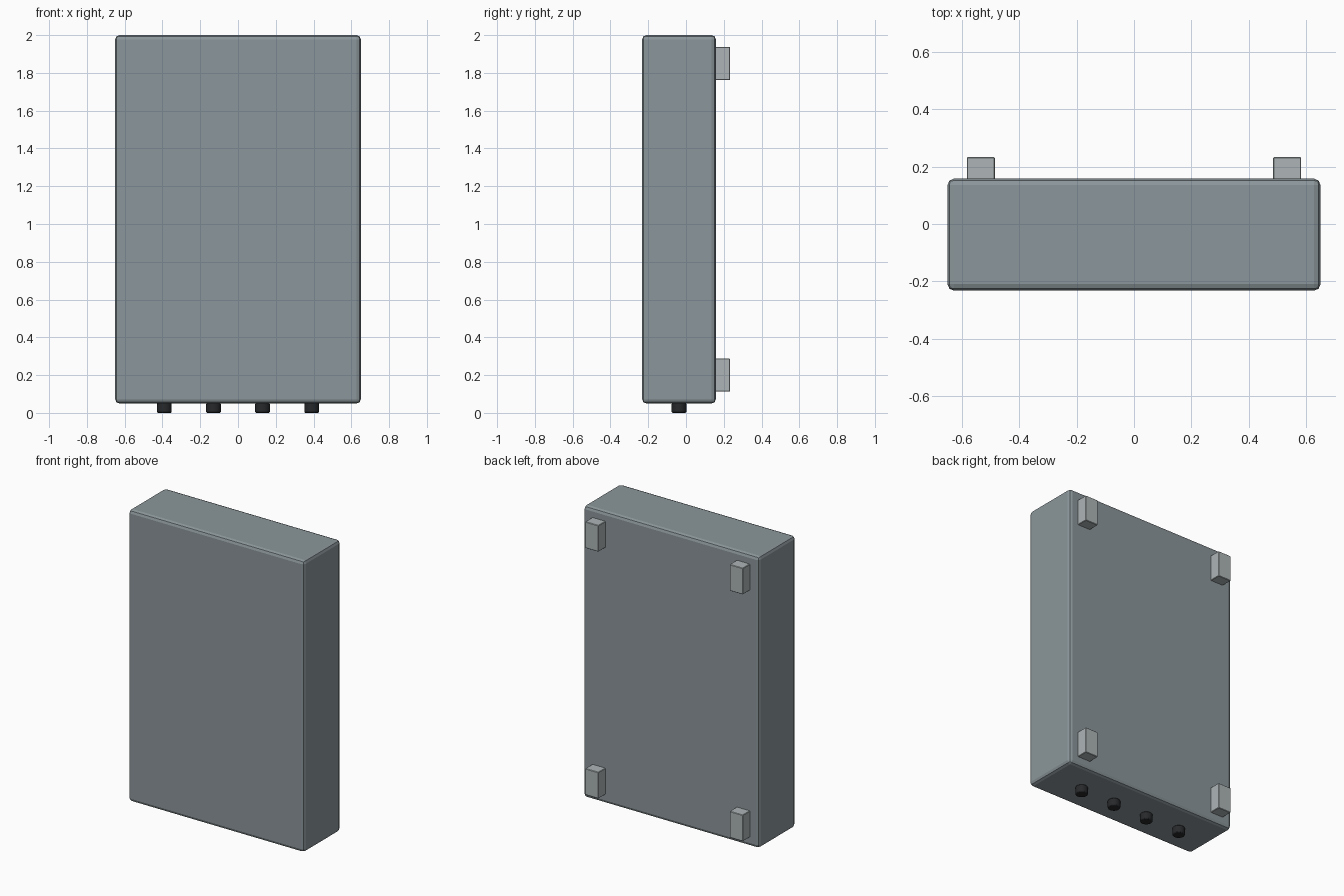
import bpy

if "Cube" in bpy.data.objects:
    bpy.data.objects.remove(bpy.data.objects["Cube"])

def material(name, rgb):
    mat = bpy.data.materials.new(name)
    mat.diffuse_color = (*rgb, 1)
    mat.use_nodes = True
    mat.node_tree.nodes["Principled BSDF"].inputs["Base Color"].default_value = mat.diffuse_color
    return mat

def finish(obj, name, mat, bevel, segments):
    obj.name = name
    obj.data.materials.append(mat)
    mod = obj.modifiers.new("edge_rounding", 'BEVEL')
    mod.width = bevel
    mod.segments = segments
    mod.limit_method = 'ANGLE'
    return obj

def box(name, lo, hi, mat, bevel, segments):
    centre = [(a + b) / 2 for a, b in zip(lo, hi)]
    bpy.ops.mesh.primitive_cube_add(size=1, location=centre)
    obj = bpy.context.object
    obj.scale = [b - a for a, b in zip(lo, hi)]
    bpy.ops.object.transform_apply(location=False, rotation=False, scale=True)
    return finish(obj, name, mat, bevel, segments)

painted = material("blue_grey_paint", (0.26, 0.305, 0.325))
steel = material("bracket_steel", (0.42, 0.46, 0.47))
black = material("black_rubber", (0.02, 0.022, 0.024))

# Enclosure with faceted, softened edges
box("enclosure", (-0.65, -0.232, 0.05), (0.65, 0.158, 2.0), painted, 0.022, 2)

# Wall mounting brackets at the four rear corners
for side, sx in (("left", -1), ("right", 1)):
    for level, z in (("lower", 0.2), ("upper", 1.85)):
        x = sx * 0.534
        box(f"bracket_{level}_{side}", (x - 0.049, 0.15, z - 0.088),
            (x + 0.049, 0.233, z + 0.088), steel, 0.003, 1)

# Cable glands in a row under the enclosure
for i in range(4):
    bpy.ops.mesh.primitive_cylinder_add(vertices=24, radius=0.039, depth=0.052,
                                        location=(-0.39 + 0.26 * i, -0.037, 0.026))
    finish(bpy.context.object, f"cable_gland_{i + 1}", black, 0.006, 2)
    bpy.ops.object.shade_smooth_by_angle()
